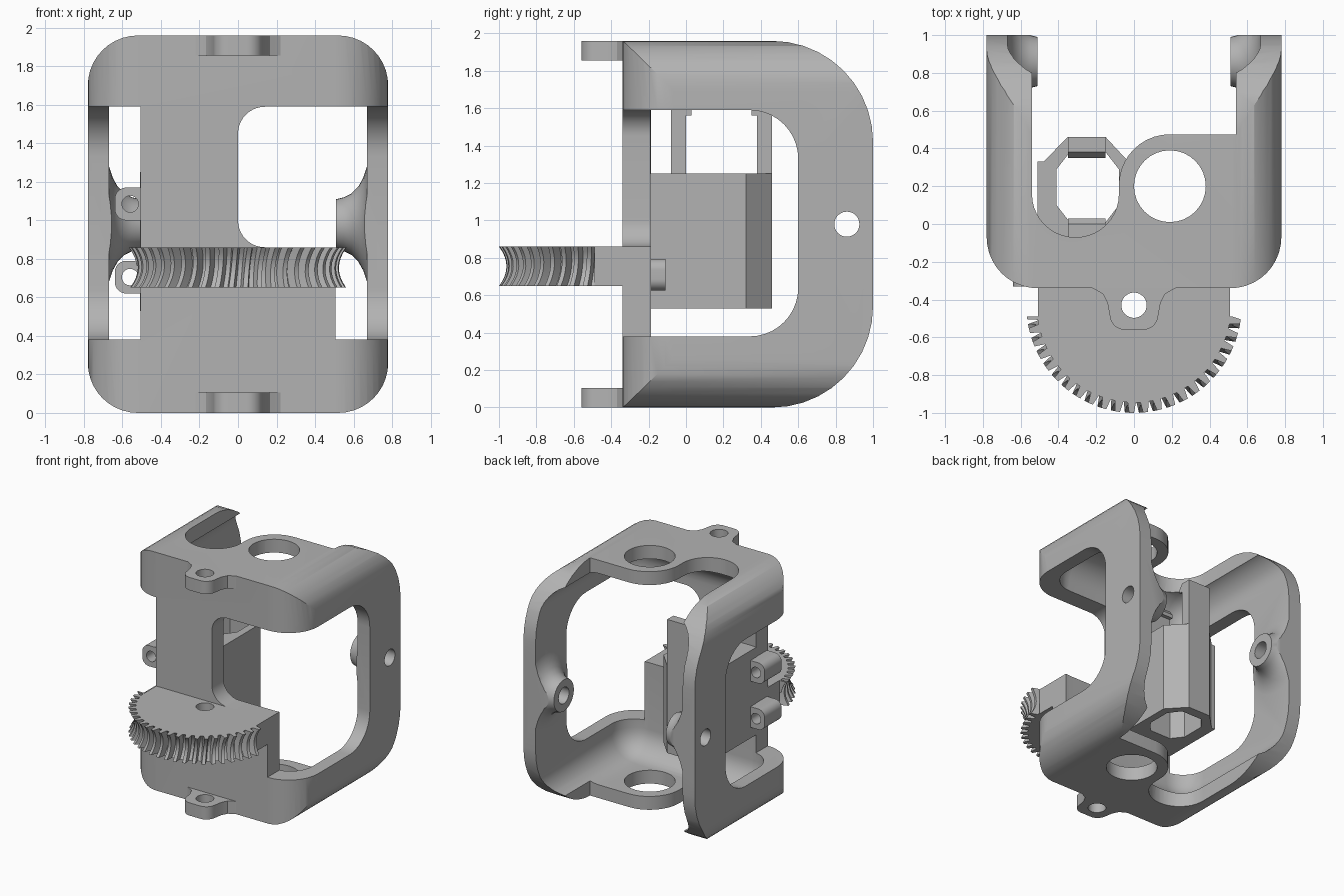
import bpy, bmesh, math
from mathutils import Vector

cube = bpy.data.objects.get("Cube")
if cube:
    bpy.data.objects.remove(cube, do_unlink=True)

grey = bpy.data.materials.new("plain grey")
grey.use_nodes = True
grey.diffuse_color = (0.45, 0.45, 0.45, 1)
grey.node_tree.nodes["Principled BSDF"].inputs["Base Color"].default_value = (0.45, 0.45, 0.45, 1)


def make(name, bm):
    bmesh.ops.recalc_face_normals(bm, faces=bm.faces)
    mesh = bpy.data.meshes.new(name)
    bm.to_mesh(mesh)
    bm.free()
    mesh.materials.append(grey)
    ob = bpy.data.objects.new(name, mesh)
    bpy.context.collection.objects.link(ob)
    return ob


def fillet(corners, steps=10):
    """Closed outline from (u, v, radius) corners; a radius of 0 stays sharp."""
    out = []
    for i, (u, v, r) in enumerate(corners):
        p = Vector((u, v))
        if r == 0:
            out.append(p)
            continue
        a = (Vector(corners[i - 1][:2]) - p).normalized()
        b = (Vector(corners[(i + 1) % len(corners)][:2]) - p).normalized()
        half = a.angle(b) / 2
        centre = p + (a + b).normalized() * (r / math.sin(half))
        start = p + a * (r / math.tan(half)) - centre
        end = p + b * (r / math.tan(half)) - centre
        sweep = math.pi - 2 * half
        for k in range(steps + 1):
            t = k / steps
            out.append(centre + (start * math.sin((1 - t) * sweep) + end * math.sin(t * sweep)) / math.sin(sweep))
    return out


def loft(name, rings):
    bm = bmesh.new()
    loops = [[bm.verts.new(p) for p in ring] for ring in rings]
    for lo, hi in zip(loops, loops[1:]):
        for i in range(len(lo)):
            j = (i + 1) % len(lo)
            bm.faces.new((lo[i], lo[j], hi[j], hi[i]))
    bm.faces.new(loops[0])
    bm.faces.new(loops[-1])
    return make(name, bm)


def place(axis, u, v, w):
    return {"x": (w, u, v), "y": (u, w, v), "z": (u, v, w)}[axis]


def prism(name, axis, corners, lo, hi):
    pts = fillet(corners)
    return loft(name, [[place(axis, u, v, w) for u, v in pts] for w in (lo, hi)])


def lathe(name, axis, centre, stations, sides=32):
    """Round solid from (position, radius) stations along an axis."""
    turn = [math.tau * k / sides for k in range(sides)]
    return loft(name, [[place(axis, centre[0] + r * math.cos(a), centre[1] + r * math.sin(a), w)
                        for a in turn] for w, r in stations])


def block(name, x, y, z):
    return prism(name, "z", [(x[0], y[0], 0), (x[1], y[0], 0), (x[1], y[1], 0), (x[0], y[1], 0)], *z)


def combine(ob, tool, how="DIFFERENCE"):
    mod = ob.modifiers.new("combine", "BOOLEAN")
    mod.operation, mod.solver, mod.object = how, "EXACT", tool
    bpy.context.view_layer.objects.active = ob
    bpy.ops.object.modifier_apply(modifier=mod.name)
    bpy.data.objects.remove(tool, do_unlink=True)


W, H, MID = 0.78, 1.96, 0.98

# Frame: rounded block hollowed from the back
frame = prism("frame", "y", [(-W, 0, .26), (W, 0, .26), (W, H, .26), (-W, H, .26)], -.34, 1)
combine(frame, prism("front_rounding", "z", [(-W, -.34, .27), (W, -.34, .27), (W, 1.1, 0), (-W, 1.1, 0)],
                     -.1, 2.1), "INTERSECT")
bm = bmesh.new()
bmesh.ops.create_cube(bm, size=1)
for v in bm.verts:
    v.co = (v.co.x * 1.34, -.19 if v.co.y < 0 else 1.6, MID + v.co.z * 1.74)
bmesh.ops.bevel(bm, geom=bm.edges[:], offset=.2, segments=8, profile=.5, affect="EDGES")
combine(frame, make("cavity", bm))

# Top and bottom plates: round notch beside a rounded tab
combine(frame, prism("plate_cut", "z", [(-.54, 1.2, 0), (-.54, -.07, .228), (-.08, -.07, .228),
                                        (-.08, .475, .27), (.54, .475, 0), (.54, 1.2, 0)], -.1, 2.1))
combine(frame, lathe("shaft_hole", "z", (.19, .2), [(-.1, .19), (2.1, .19)]))

# Flared pivot bosses, side windows and pivot holes
for s in (-1, 1):
    flare = [(.51, .13), (.55, .14), (.59, .16), (.625, .195), (.65, .24), (.67, .3), (.72, .3)]
    combine(frame, lathe("boss", "x", (.86, MID), [(s * x, r) for x, r in flare]), "UNION")
    combine(frame, prism("side_window", "x", [(-.6, .38, 0), (.6, .38, .26), (.6, 1.59, .26), (-.6, 1.59, 0)],
                         s * .507, s * 1.0))
combine(frame, lathe("pivot_hole", "x", (.86, MID), [(-1, .067), (1, .067)]))
combine(frame, prism("back_rounding", "x", [(-.5, 0, 0), (1, 0, .54), (1, H, .54), (-.5, H, 0)], -1, 1),
        "INTERSECT")
combine(frame, prism("front_window", "y", [(0, .86, .14), (0, 1.59, .14), (.6, 1.59, 0), (.6, .86, 0)], -.5, -.1))
parts = [frame]


def axle_hole(ob):
    combine(ob, lathe("axle_hole", "z", (0, -.43), [(-.1, .067), (2.1, .067)]))
    parts.append(ob)


# Axle lugs on the front
for name, z in (("lower_lug", 0), ("upper_lug", 1.855)):
    axle_hole(prism(name, "z", [(-.23, -.335, 0), (-.15, -.335, .08), (-.11, -.56, .1), (.11, -.56, .1),
                                (.15, -.335, .08), (.23, -.335, 0)][0:1]
                    + [(-.21, -.345, 0), (-.165, -.37, 0), (-.14, -.42, 0), (-.115, -.56, .08),
                       (.115, -.56, .08), (.14, -.42, 0), (.165, -.37, 0), (.21, -.345, 0), (.23, -.335, 0)],
                    z, z + .105))

# Worm gear sector: throated, slightly twisted teeth
TEETH, LEVELS = 48, 8
rings = []
for k in range(LEVELS + 1):
    t = 2 * k / LEVELS - 1
    throat = .04 * (1 - t * t)
    ring = []
    for i in range(TEETH):
        for phase, radius in ((0, .515), (.35, .515), (.5, .57), (.85, .57)):
            a = math.tau * (i + phase + .15 * t) / TEETH
            r = radius - throat
            ring.append((r * math.cos(a), -.43 + r * math.sin(a), .755 + .105 * t))
    rings.append(ring)
gear = loft("gear_sector", rings)
combine(gear, block("gear_trim", (-1, 1), (-.49, 1), (0, 2)))
axle_hole(gear)
axle_hole(block("gear_base", (-.507, .507), (-.49, -.34), (.65, .86)))

# Motor holder: chamfered sleeve behind the front wall
holder = prism("motor_holder", "z", [(-.51, -.19, 0), (-.02, -.19, 0), (-.02, .32, 0), (-.15, .46, 0),
                                     (-.35, .46, 0), (-.48, .33, 0), (-.51, .33, 0)], .53, 1.25)
combine(holder, prism("holder_bore", "z", [(-.41, .1, 0), (-.34, .01, 0), (-.15, .01, 0), (-.08, .1, 0),
                                           (-.08, .29, 0), (-.15, .38, 0), (-.34, .38, 0), (-.41, .29, 0)], 0, 2))
parts.append(holder)

# Snap fingers with small hooks
for name, u, tip, v in (("front_finger", -.08, .03, 0), ("back_finger", .46, .35, .38)):
    parts.append(prism(name, "x", [(u, 1.24, 0), (v, 1.24, 0), (v, 1.56, 0), (tip, 1.56, 0),
                                   (tip, 1.59, 0), (v, 1.63, 0), (u, 1.63, 0)], -.35, -.15))

# Screw lugs beside the holder
for name, x, inner, z in (("upper_screw_lug", -.64, -.5, 1.085), ("lower_screw_lug", -.64, -.5, .705),
                          ("inner_screw_lug", .08, -.03, .71)):
    lug = prism(name, "y", [(x, z - .085, .06), (inner, z - .085, 0), (inner, z + .085, 0), (x, z + .085, .06)],
                -.33 if x < 0 else -.2, -.11)
    combine(lug, lathe("screw_hole", "y", (-.56 if x < 0 else 0, z), [(-.5, .043), (0, .043)], 20))
    parts.append(lug)

# Smooth curves, sharp edges
bpy.ops.object.select_all(action="DESELECT")
for ob in parts:
    ob.select_set(True)
bpy.context.view_layer.objects.active = frame
bpy.ops.object.shade_smooth_by_angle(angle=math.radians(30))
